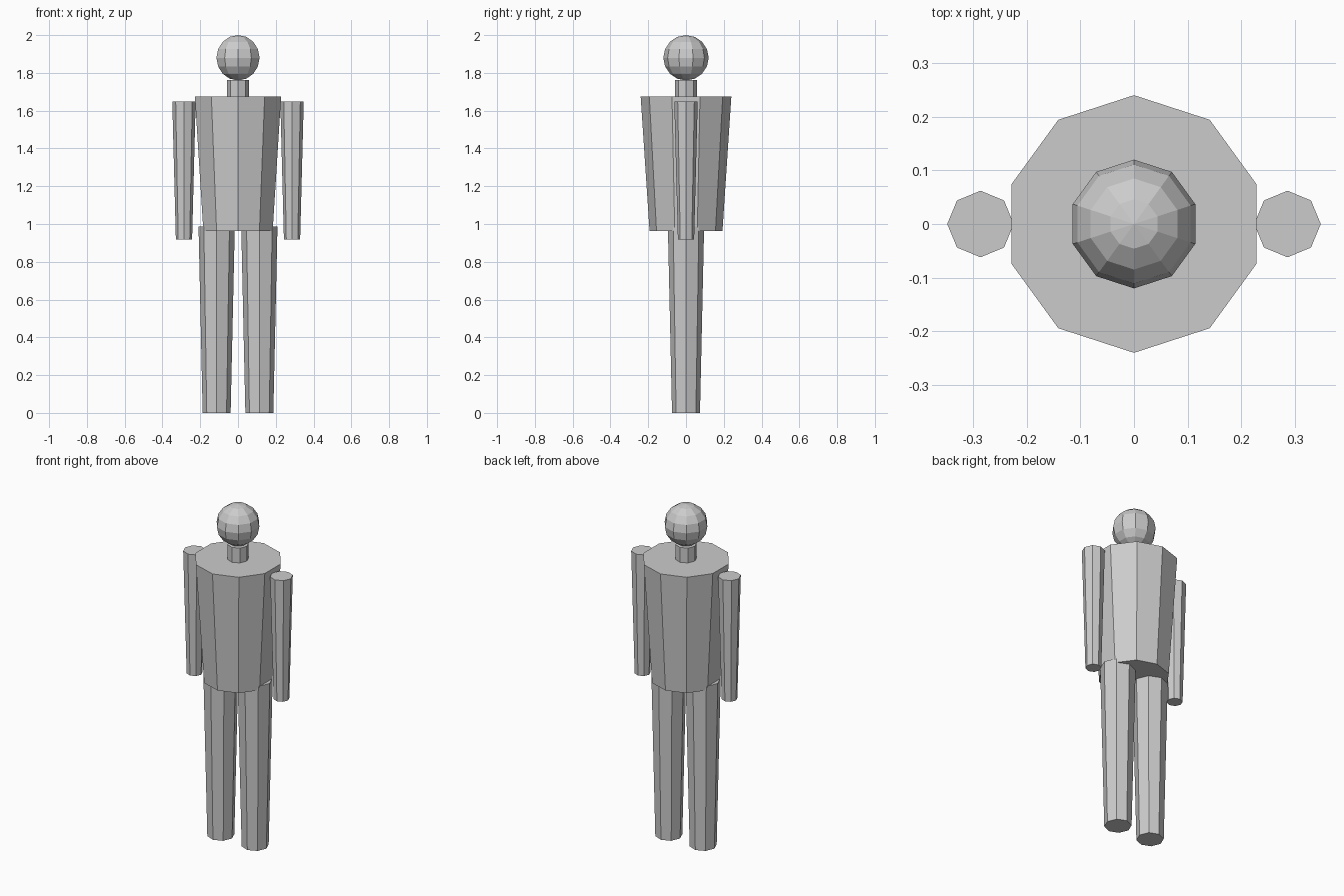
import bpy, bmesh, math

if "Cube" in bpy.data.objects:
    bpy.data.objects.remove(bpy.data.objects["Cube"])

grey = bpy.data.materials.new("plain_grey")
grey.diffuse_color = (0.6, 0.6, 0.6, 1)
grey.use_nodes = True
grey.node_tree.nodes["Principled BSDF"].inputs["Base Color"].default_value = grey.diffuse_color


def lathe(name, profile, sides, x=0.0):
    """Closed faceted solid from (radius, z) points, one corner facing +y."""
    bm = bmesh.new()
    rings = []
    for r, z in profile:
        if r < 1e-6:
            rings.append([bm.verts.new((0, 0, z))])
        else:
            angles = [math.pi / 2 + 2 * math.pi * i / sides for i in range(sides)]
            rings.append([bm.verts.new((r * math.cos(a), r * math.sin(a), z)) for a in angles])
    for low, high in zip(rings, rings[1:]):
        for i in range(sides):
            j = (i + 1) % sides
            corners = [low[i % len(low)], low[j % len(low)],
                       high[j % len(high)], high[i % len(high)]]
            bm.faces.new(list(dict.fromkeys(corners)))
    # Flat end caps
    for ring in (rings[0], rings[-1]):
        if len(ring) > 1:
            bm.faces.new(ring)
    bmesh.ops.recalc_face_normals(bm, faces=bm.faces)
    mesh = bpy.data.meshes.new(name)
    bm.to_mesh(mesh)
    bm.free()
    mesh.materials.append(grey)
    obj = bpy.data.objects.new(name, mesh)
    obj.location.x = x
    bpy.context.collection.objects.link(obj)
    return obj


# Head: ball with 10 segments and 8 rings
head_r, head_z, steps = 0.12, 1.88, 8
ball = [(head_r * math.sin(math.pi * k / steps), head_z - head_r * math.cos(math.pi * k / steps))
        for k in range(steps + 1)]
lathe("head", ball, 10)

# Neck and tapered torso
lathe("neck", [(0.058, 1.67), (0.058, 1.763)], 8)
lathe("torso", [(0.193, 0.964), (0.24, 1.675)], 10)

# Tapered limbs on both sides
for side, sx in (("left", -1), ("right", 1)):
    lathe(side + "_arm", [(0.043, 0.919), (0.062, 1.648)], 8, sx * 0.286)
    lathe(side + "_leg", [(0.074, 0.0), (0.096, 0.988)], 8, sx * 0.113)
